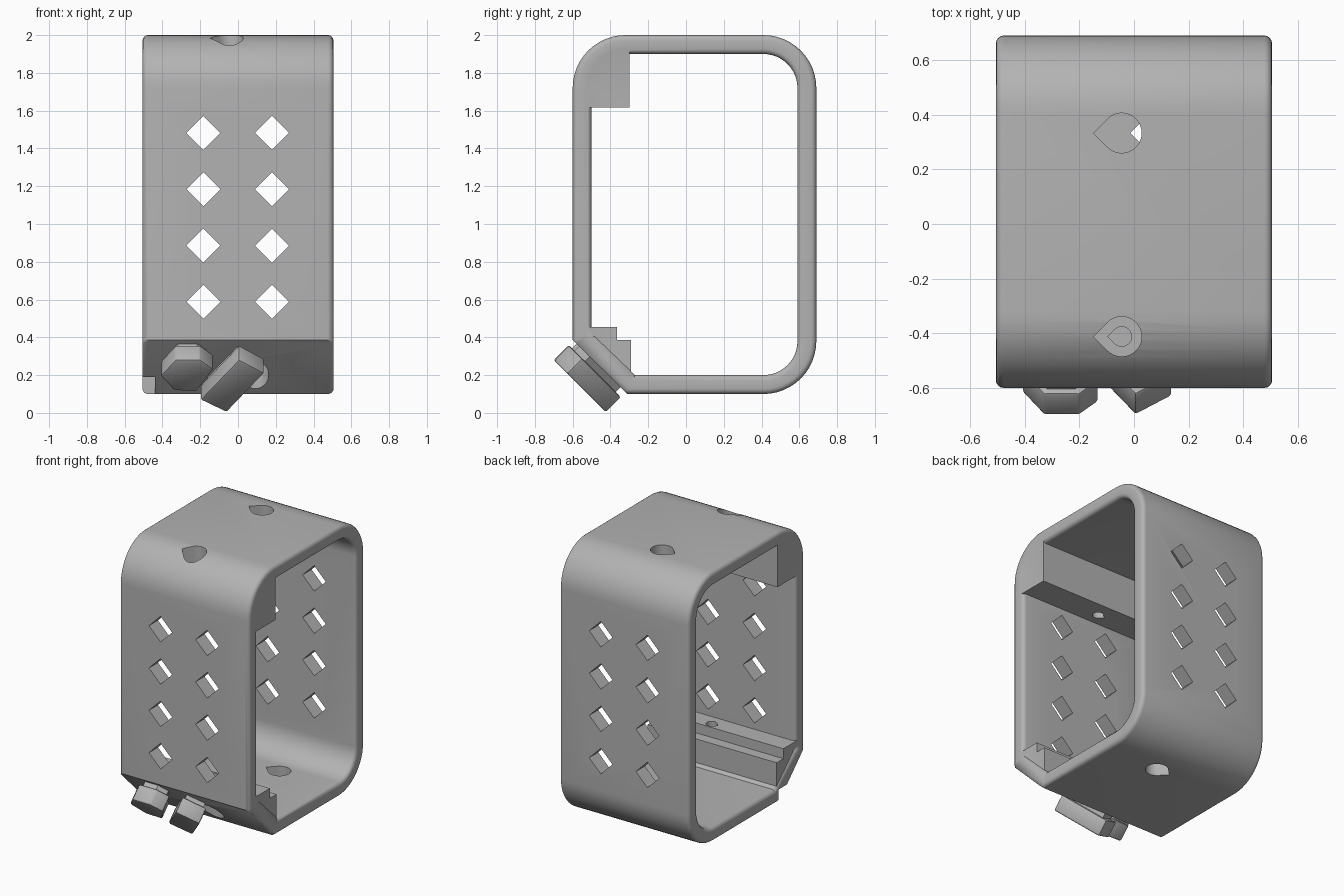
import bpy, bmesh
from math import sin, cos, pi, radians
from mathutils import Vector

if "Cube" in bpy.data.objects:
    bpy.data.objects.remove(bpy.data.objects["Cube"])

grey = bpy.data.materials.new("plain grey")
grey.use_nodes = True
grey.diffuse_color = (0.45, 0.45, 0.45, 1)
grey.node_tree.nodes["Principled BSDF"].inputs["Base Color"].default_value = (0.45, 0.45, 0.45, 1)

HALF = 0.505          # half the width of the frame
SEG = 12              # steps per rounded corner


def make_object(name, bm):
    bmesh.ops.recalc_face_normals(bm, faces=bm.faces)
    mesh = bpy.data.meshes.new(name)
    bm.to_mesh(mesh)
    bm.free()
    mesh.materials.append(grey)
    obj = bpy.data.objects.new(name, mesh)
    bpy.context.collection.objects.link(obj)
    return obj


def prism(bm, base, shift):
    """Closed prism from a base polygon and an extrusion vector."""
    low = [bm.verts.new(p) for p in base]
    high = [bm.verts.new(Vector(p) + Vector(shift)) for p in base]
    bm.faces.new(low)
    bm.faces.new(high)
    n = len(low)
    for i in range(n):
        j = (i + 1) % n
        bm.faces.new((low[i], low[j], high[j], high[i]))


def boolean(target, tool, operation):
    mod = target.modifiers.new(operation, "BOOLEAN")
    mod.operation, mod.solver, mod.object = operation, "EXACT", tool
    bpy.context.view_layer.update()
    graph = bpy.context.evaluated_depsgraph_get()
    mesh = bpy.data.meshes.new_from_object(target.evaluated_get(graph))
    target.modifiers.clear()
    target.data = mesh
    bpy.data.objects.remove(tool)


def arc(y, z, r, start):
    return [(y + r * cos(start + pi / 2 * i / SEG), z + r * sin(start + pi / 2 * i / SEG))
            for i in range(SEG + 1)]


def loop(r, chamfer):
    """Rounded outline with one straight-cut corner at the front bottom."""
    return (chamfer + arc(0.41, 0.38, r, -pi / 2) + arc(0.41, 1.72, r, 0)
            + arc(-0.32, 1.72, r, pi / 2))


# Frame: a ring of four-sided faces with rounded rims
outer = loop(0.28, [(-0.6, 0.385), (-0.31, 0.1)])
inner = loop(0.18, [(-0.5, 0.42), (-0.27, 0.2)])
bm = bmesh.new()
rings = [[bm.verts.new((x, y, z)) for y, z in pts]
         for pts, x in ((outer, -HALF), (outer, HALF), (inner, HALF), (inner, -HALF))]
n = len(outer)
for a, b in zip(rings, rings[1:] + rings[:1]):
    for i in range(n):
        j = (i + 1) % n
        bm.faces.new((a[i], a[j], b[j], b[i]))
rims = [bm.edges.get((r[i], r[(i + 1) % n])) for r in rings for i in range(1, n)]
bmesh.ops.bevel(bm, geom=rims, offset=0.028, segments=4, profile=0.5, affect="EDGES")
frame = make_object("frame", bm)

# Inner corner blocks
blocks = {
    "top_block": [(-0.54, 1.617), (-0.3, 1.617), (-0.3, 1.95), (-0.4, 1.95), (-0.54, 1.8)],
    "bottom_block": [(-0.55, 0.42), (-0.32, 0.15), (-0.29, 0.15), (-0.29, 0.385),
                     (-0.365, 0.385), (-0.365, 0.455), (-0.55, 0.455)],
}
for name, pts in blocks.items():
    bm = bmesh.new()
    w = HALF - 0.002
    prism(bm, [(-w, y, z) for y, z in pts], (2 * w, 0, 0))
    boolean(frame, make_object(name, bm), "UNION")

# Diamond windows through front and back walls
bm = bmesh.new()
d = 0.09
for x in (-0.183, 0.18):
    for row in range(4):
        z = 0.588 + 0.298 * row
        prism(bm, [(x - d, -1, z), (x, -1, z - d), (x + d, -1, z), (x, -1, z + d)], (0, 2, 0))
boolean(frame, make_object("window_cutter", bm), "DIFFERENCE")


def teardrop(x, y, r, z0, z1):
    """Cut a vertical hole whose outline comes to a point towards -x."""
    steps = 28
    pts = [(x - r * 2 ** 0.5, y, z0)]
    for i in range(steps + 1):
        a = -0.75 * pi + 1.5 * pi * i / steps
        pts.append((x + r * cos(a), y + r * sin(a), z0))
    bm = bmesh.new()
    prism(bm, pts, (0, 0, z1 - z0))
    boolean(frame, make_object("hole_cutter", bm), "DIFFERENCE")


# Screw holes: plain at the back, stepped at the front
teardrop(-0.045, 0.333, 0.073, 1.8, 2.1)
teardrop(-0.045, -0.412, 0.073, 1.75, 2.1)
teardrop(-0.045, -0.412, 0.036, 1.5, 1.9)
teardrop(0.09, 0.333, 0.073, 0, 0.3)
teardrop(0.09, -0.412, 0.073, 0, 0.3)
teardrop(0.09, -0.412, 0.036, 0.2, 0.6)

# Notch at one end of the slanted edge
bm = bmesh.new()
prism(bm, [(-0.6, -0.7, 0), (-0.44, -0.7, 0), (-0.44, -0.31, 0), (-0.6, -0.31, 0)], (0, 0, 0.19))
boolean(frame, make_object("notch_cutter", bm), "DIFFERENCE")

# Two turned clips standing out from the slanted edge
up = Vector((0, -1, 1)).normalized()
out = Vector((0, -1, -1)).normalized()
middle = Vector((0, -0.455, 0.243))


def clip(name, pts):
    centre = sum((Vector(p) for p in pts), Vector((0, 0))) / len(pts)
    parts = []
    for label, scale, near, far in (("stem", 0.78, -0.03, 0.06), ("head", 1, 0.035, 0.148)):
        bm = bmesh.new()
        flat = [centre + (Vector(p) - centre) * scale for p in pts]
        prism(bm, [middle + Vector((u, 0, 0)) + up * v + out * near for u, v in flat],
              out * (far - near))
        if label == "head":
            bmesh.ops.bevel(bm, geom=bm.edges[:], offset=0.012, segments=2,
                            profile=0.5, affect="EDGES")
        parts.append(make_object(name + "_" + label, bm))
    return parts


clips = clip("right_clip", [(-0.41, 0.08), (-0.34, -0.03), (-0.22, -0.04), (-0.13, 0.13),
                            (-0.2, 0.2), (-0.33, 0.2)])
clips += clip("left_clip", [(-0.2, -0.1), (-0.06, -0.195), (0.14, 0.1), (0.005, 0.2)])

# Smooth rounded surfaces, crisp edges
bpy.ops.object.select_all(action="DESELECT")
for obj in [frame] + clips:
    obj.select_set(True)
bpy.context.view_layer.objects.active = frame
bpy.ops.object.shade_smooth_by_angle(angle=radians(30))
